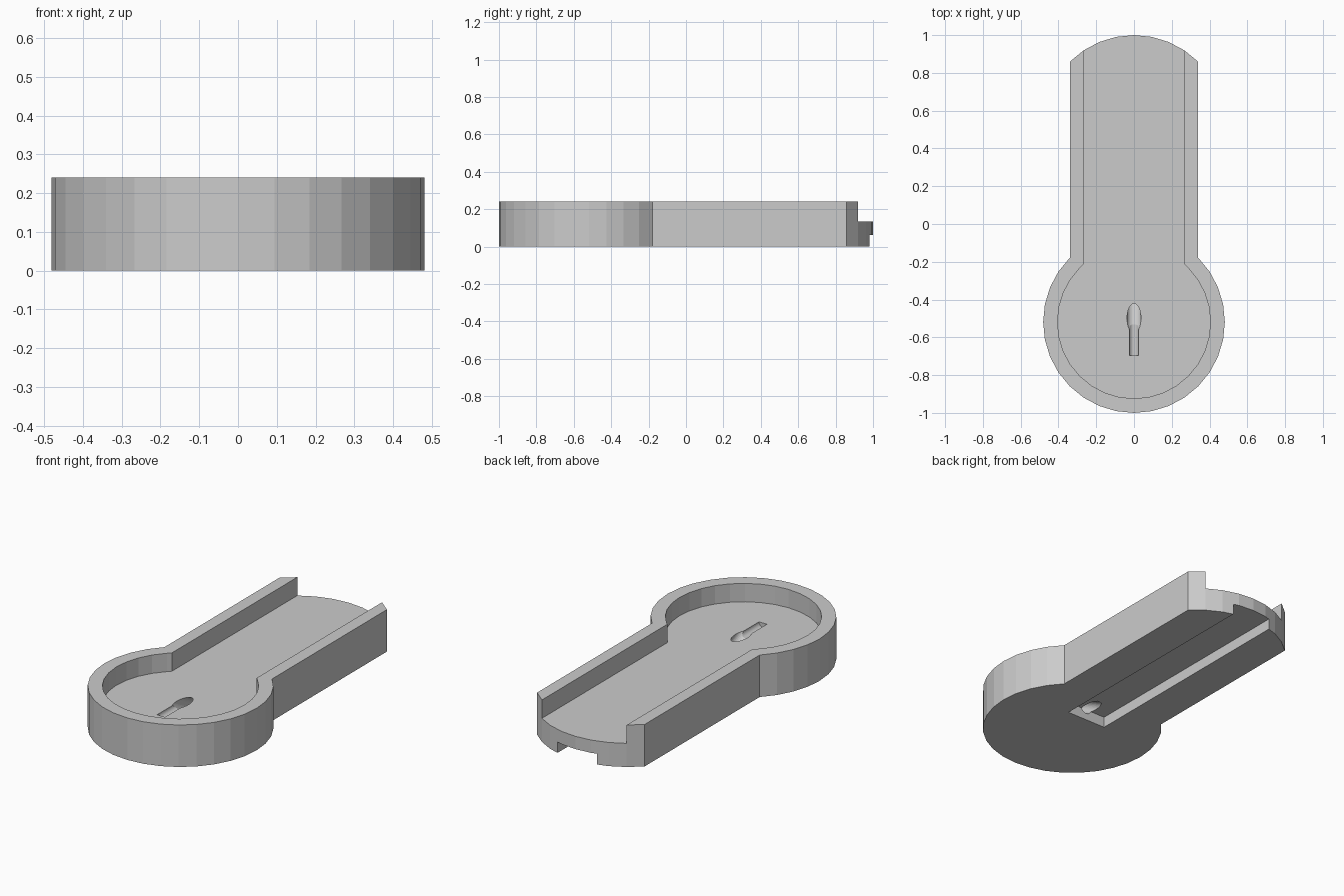
import bpy, bmesh
from math import sin, cos, radians, atan2
from mathutils import Matrix, Vector

default = bpy.data.objects.get("Cube")
if default:
    bpy.data.objects.remove(default, do_unlink=True)

grey = bpy.data.materials.new("light grey")
grey.use_nodes = True
grey.diffuse_color = (0.6, 0.6, 0.6, 1)
grey.node_tree.nodes["Principled BSDF"].inputs["Base Color"].default_value = (0.6, 0.6, 0.6, 1)

HEIGHT, FLOOR = 0.24, 0.135
RADIUS, CENTRE = 0.481, 0.519
STEP = 11.25


def finish(name, bm):
    bmesh.ops.recalc_face_normals(bm, faces=bm.faces)
    mesh = bpy.data.meshes.new(name)
    bm.to_mesh(mesh)
    bm.free()
    mesh.materials.append(grey)
    obj = bpy.data.objects.new(name, mesh)
    bpy.context.collection.objects.link(obj)
    return obj


def arc(radius, cy, first, count):
    """Points on a circle about (0, cy), counted in steps from +x."""
    angles = [radians(STEP * (first + i)) for i in range(count + 1)]
    return [(radius * cos(a), cy + radius * sin(a)) for a in angles]


def prism(name, outline, z0, z1):
    bm = bmesh.new()
    face = bm.faces.new([bm.verts.new((x, y, z0)) for x, y in outline])
    top = bmesh.ops.extrude_face_region(bm, geom=[face])["geom"]
    verts = [v for v in top if isinstance(v, bmesh.types.BMVert)]
    bmesh.ops.translate(bm, verts=verts, vec=(0, 0, z1 - z0))
    return finish(name, bm)


def rod(name, start, end, radius):
    bm = bmesh.new()
    start, end = Vector(start), Vector(end)
    turn = (end - start).to_track_quat("Z", "Y").to_matrix().to_4x4()
    bmesh.ops.create_cone(bm, cap_ends=True, segments=32, radius1=radius, radius2=radius,
                          depth=(end - start).length,
                          matrix=Matrix.Translation((start + end) / 2) @ turn)
    return finish(name, bm)


def cut(body, cutter):
    mod = body.modifiers.new("cut", "BOOLEAN")
    mod.operation, mod.solver, mod.object = "DIFFERENCE", "EXACT", cutter
    bpy.context.view_layer.update()
    result = body.evaluated_get(bpy.context.evaluated_depsgraph_get())
    mesh = bpy.data.meshes.new_from_object(result)
    body.modifiers.clear()
    body.data = mesh
    bpy.data.objects.remove(cutter, do_unlink=True)


# Keyhole shaped body: round base and straight arm with a rounded end
body = prism("charging_tray_body",
             arc(RADIUS, -CENTRE, 12, 24) + arc(RADIUS, CENTRE, 4, 8), 0, HEIGHT)

# Recess for the disc and strap, open at the back
half = 0.268
bowl = arc(0.405, -CENTRE, 12, 24)
sides = [(half, -0.214), (half, 1.2), (-half, 1.2), (-half, -0.214)]
cut(body, prism("recess", bowl + sides, FLOOR, HEIGHT + 0.1))

# Cable slot along the underside
slot = [(-0.125, -0.4), (0.125, -0.4), (0.125, 1.2), (-0.125, 1.2)]
cut(body, prism("cable_slot", slot, -0.1, 0.062))

# Slanted cable hole from the slot up to the recess floor
cut(body, rod("cable_hole", (0, -0.285, 0.02), (0, -0.687, 0.235), 0.037))

# Shallow round groove in front of the hole
cut(body, rod("cable_groove", (0, -0.53, FLOOR), (0, -0.695, FLOOR), 0.025))
body.data.name = "charging_tray_body"
